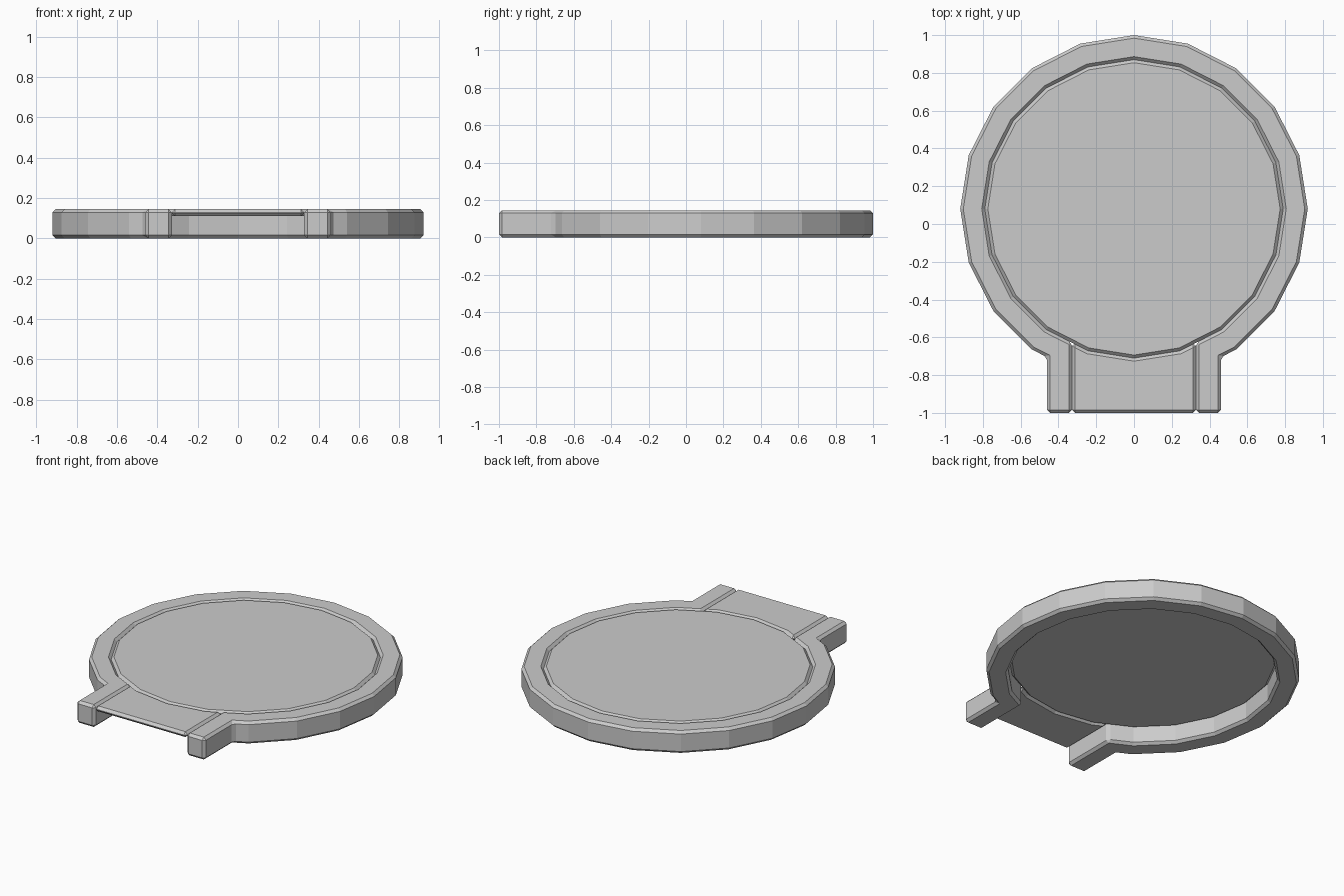
import bpy, bmesh
from math import radians, sin, cos

if "Cube" in bpy.data.objects:
    bpy.data.objects.remove(bpy.data.objects["Cube"])

CY = 0.08                      # centre of the round part in y
R_OUT, R_IN = 0.92, 0.79       # rim radii
X_IN, X_OUT = 0.328, 0.46      # inner and outer sides of the two legs
TOP, BEVEL = 0.145, 0.016


def ring_point(r, i):
    """Corner i of a 20-sided ring, counted from the front (-y)."""
    a = radians(18 * i - 90)
    return (r * cos(a), CY + r * sin(a))


def edge_at(r, x):
    """Point at x on the ring side between corners 1 and 2."""
    (x0, y0), (x1, y1) = ring_point(r, 1), ring_point(r, 2)
    return (x, y0 + (y1 - y0) * (x - x0) / (x1 - x0))


def plate(name, outline, z0, z1):
    """Extruded outline with all sharp edges chamfered."""
    bm = bmesh.new()
    base = bm.faces.new([bm.verts.new((x, y, z0)) for x, y in outline])
    ext = bmesh.ops.extrude_face_region(bm, geom=[base], use_keep_orig=True)
    top = [v for v in ext['geom'] if isinstance(v, bmesh.types.BMVert)]
    bmesh.ops.translate(bm, verts=top, vec=(0, 0, z1 - z0))
    bmesh.ops.recalc_face_normals(bm, faces=bm.faces)
    mesh = bpy.data.meshes.new(name)
    bm.to_mesh(mesh)
    bm.free()
    ob = bpy.data.objects.new(name, mesh)
    bpy.context.collection.objects.link(ob)
    mod = ob.modifiers.new("chamfer", 'BEVEL')
    mod.width = BEVEL
    mod.segments = 1
    mod.limit_method = 'ANGLE'
    mod.angle_limit = radians(30)
    return ob


def flip(p):
    return (-p[0], p[1])


# Rim: open ring running into two straight legs at the front
outer = [ring_point(R_OUT, i) for i in range(2, 19)]
inner = [ring_point(R_IN, i) for i in range(18, 1, -1)]
leg_out, leg_in = edge_at(R_OUT, X_OUT), edge_at(R_IN, X_IN)
rim = ([(X_IN, -1), (X_OUT, -1), leg_out] + outer
       + [flip(leg_out), (-X_OUT, -1), (-X_IN, -1), flip(leg_in)]
       + inner + [leg_in])
plate("rim", rim, 0, TOP)

# Round panel filling the ring
plate("round_panel", [ring_point(R_IN, i) for i in range(20)], 0.11, TOP)

# Panel between the legs, its back edge following the round panel
front = [(-X_IN, -1), (X_IN, -1), leg_in,
         ring_point(R_IN, 1), ring_point(R_IN, 0), ring_point(R_IN, -1),
         flip(leg_in)]
plate("front_panel", front, 0.11, TOP)
